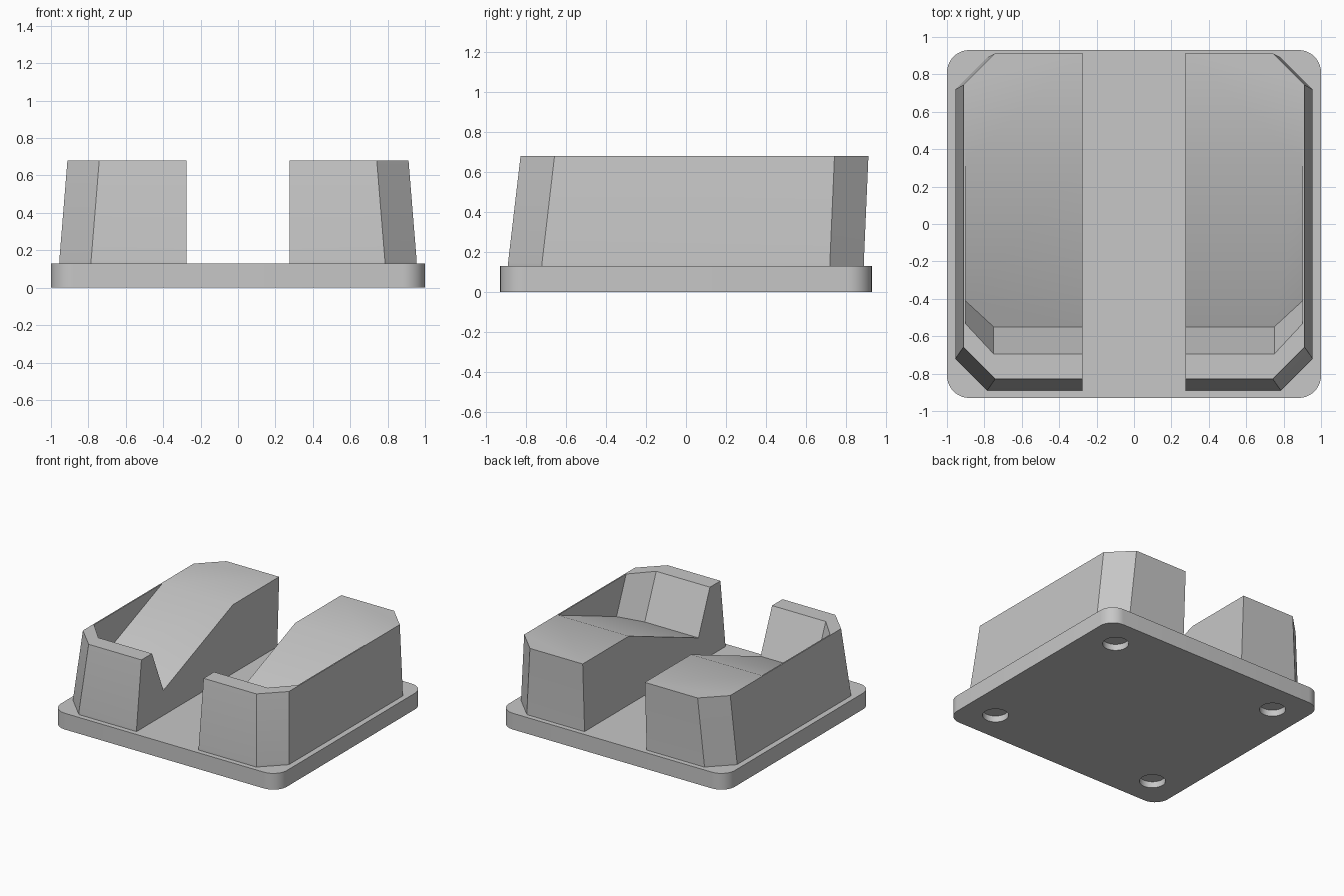
import bpy, bmesh
from math import cos, sin, pi, radians
from mathutils import Vector

if "Cube" in bpy.data.objects:
    bpy.data.objects.remove(bpy.data.objects["Cube"], do_unlink=True)

BASE_TOP, TOP = 0.13, 0.68

grey = bpy.data.materials.new("plain grey")
grey.use_nodes = True
grey.diffuse_color = (0.57, 0.57, 0.57, 1)
grey.node_tree.nodes["Principled BSDF"].inputs["Base Color"].default_value = (0.57, 0.57, 0.57, 1)


def loft(name, rings):
    """Closed solid through rings that all have the same number of points."""
    bm = bmesh.new()
    loops = [[bm.verts.new(p) for p in ring] for ring in rings]
    n = len(rings[0])
    for low, high in zip(loops, loops[1:]):
        for i in range(n):
            j = (i + 1) % n
            bm.faces.new((low[i], low[j], high[j], high[i]))
    bm.faces.new(loops[0][::-1])
    bm.faces.new(loops[-1])
    bmesh.ops.recalc_face_normals(bm, faces=bm.faces)
    mesh = bpy.data.meshes.new(name)
    bm.to_mesh(mesh)
    bm.free()
    mesh.materials.append(grey)
    obj = bpy.data.objects.new(name, mesh)
    bpy.context.collection.objects.link(obj)
    return obj


def select_only(obj):
    bpy.ops.object.select_all(action='DESELECT')
    obj.select_set(True)
    bpy.context.view_layer.objects.active = obj


def carve(obj, cutter):
    """Subtract the cutter and remove it."""
    select_only(obj)
    mod = obj.modifiers.new("cut", 'BOOLEAN')
    mod.operation, mod.solver, mod.object = 'DIFFERENCE', 'EXACT', cutter
    bpy.ops.object.modifier_apply(modifier=mod.name)
    bpy.data.objects.remove(cutter, do_unlink=True)


def smooth(obj):
    select_only(obj)
    bpy.ops.object.shade_smooth_by_angle(angle=radians(30))


def circle(x, y, r, z, steps=32):
    return [(x + r * cos(2 * pi * i / steps), y + r * sin(2 * pi * i / steps), z) for i in range(steps)]


# Base plate with rounded corners
def plate_ring(z, hx=1.0, hy=0.93, r=0.12, steps=10):
    ring = []
    for k, (sx, sy) in enumerate([(1, 1), (-1, 1), (-1, -1), (1, -1)]):
        for i in range(steps + 1):
            a = pi / 2 * (k + i / steps)
            ring.append((sx * (hx - r) + r * cos(a), sy * (hy - r) + r * sin(a), z))
    return ring


base = loft("base_plate", [plate_ring(0), plate_ring(BASE_TOP)])

# Shallow round recesses under the plate corners
for sx in (-1, 1):
    for sy in (-1, 1):
        x, y = sx * 0.745, sy * 0.68
        carve(base, loft("recess_cutter", [circle(x, y, 0.095, -0.05), circle(x, y, 0.095, 0.05)]))
smooth(base)


# Side blocks: tapered, chamfered at the outer corners, with a sloping pocket
def block_ring(side, z, outer, front, back, inner=0.275, c=0.17):
    pts = [(inner, front), (outer - c, front), (outer, front + c),
           (outer, back - c), (outer - c, back), (inner, back)]
    return [(side * x, y, z) for x, y in pts]


def pocket(side):
    slope = 0.35 / 0.88
    floor = [(0.2, -0.55), (0.75, -0.55), (0.902, -0.41), (0.902, 0.7), (0.2, 0.7)]
    low = [Vector((side * x, y, 0.33 + slope * (y + 0.55))) for x, y in floor]
    rise = 2 * Vector((0, -0.145, 0.35))
    return loft("pocket_cutter", [low, [p + rise for p in low]])


for side, label in ((1, "left"), (-1, "right")):
    block = loft(label + "_block", [
        block_ring(side, BASE_TOP, 0.955, -0.89, 0.89),
        block_ring(side, 0.15, 0.955, -0.89, 0.89),
        block_ring(side, TOP, 0.912, -0.828, 0.913)])
    carve(block, pocket(side))
    smooth(block)
